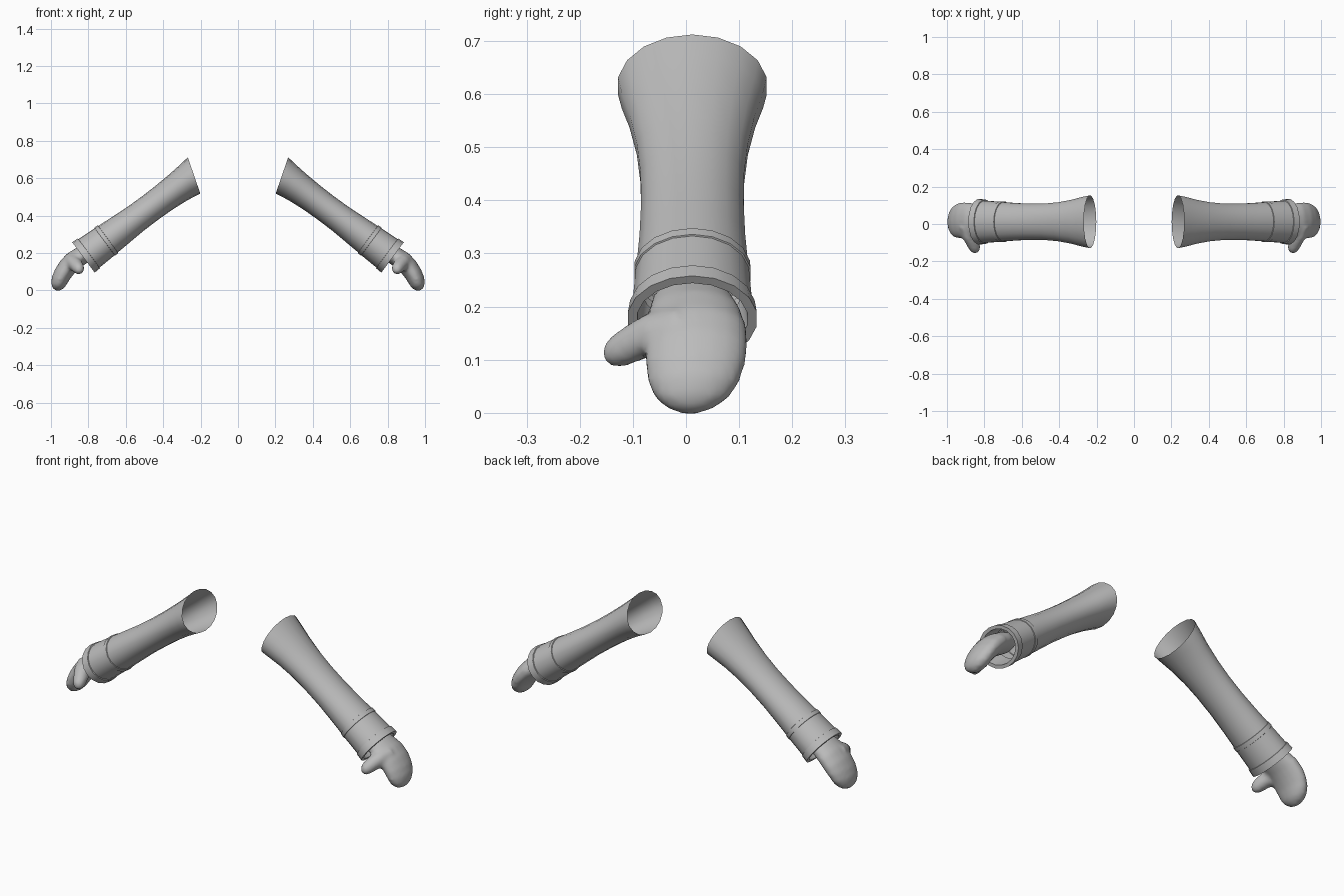
import bpy, bmesh, math
from mathutils import Vector

if "Cube" in bpy.data.objects:
    bpy.data.objects.remove(bpy.data.objects["Cube"])

grey = bpy.data.materials.new("plain grey")
grey.diffuse_color = (0.5, 0.5, 0.5, 1)
grey.use_nodes = True
grey.node_tree.nodes["Principled BSDF"].inputs["Base Color"].default_value = grey.diffuse_color

SIDES = 18
Y = Vector((0, 1, 0))


def loft(name, rings, cap_start=False, cap_end=False):
    """Skin a list of equal-length point rings."""
    bm = bmesh.new()
    rows = [[bm.verts.new(p) for p in ring] for ring in rings]
    n = len(rows[0])
    for a, b in zip(rows, rows[1:]):
        for i in range(n):
            j = (i + 1) % n
            bm.faces.new((a[i], a[j], b[j], b[i]))
    if cap_start:
        bm.faces.new(rows[0][::-1])
    if cap_end:
        bm.faces.new(rows[-1])
    bmesh.ops.recalc_face_normals(bm, faces=bm.faces)
    me = bpy.data.meshes.new(name)
    bm.to_mesh(me)
    bm.free()
    me.materials.append(grey)
    ob = bpy.data.objects.new(name, me)
    bpy.context.collection.objects.link(ob)
    return ob


def ellipse(center, up, r_up, r_y, axis=None, tilt=0.0):
    pts = []
    for i in range(SIDES):
        a = 2 * math.pi * i / SIDES
        p = center + up * (r_up * math.cos(a)) + Y * (r_y * math.sin(a))
        if axis:
            p += axis * (tilt * math.cos(a))
        pts.append(p)
    return pts


def smooth(ob, angle):
    bpy.ops.object.select_all(action='DESELECT')
    ob.select_set(True)
    bpy.context.view_layer.objects.active = ob
    bpy.ops.object.shade_smooth_by_angle(angle=math.radians(angle))


def mirror(ob):
    ob.modifiers.new("mirror", 'MIRROR').use_mirror_merge = False


# Sleeve: flared tube along a sloping axis, with two raised bands and a hollow cuff
origin = Vector((0.235, 0.012, 0.615))
axis = Vector((0.803, 0, -0.595)).normalized()
up = Vector((0.595, 0, 0.803)).normalized()
profile = [  # distance, radius up, radius in y, tilt of the ring
    (0.000, 0.098, 0.142, -0.031), (0.045, 0.091, 0.135, -0.022),
    (0.11, 0.084, 0.120, -0.012), (0.20, 0.078, 0.106, 0),
    (0.29, 0.076, 0.099, 0), (0.39, 0.077, 0.098, 0),
    (0.49, 0.083, 0.101, 0), (0.572, 0.088, 0.106, 0),
    (0.573, 0.092, 0.110, 0), (0.594, 0.093, 0.111, 0),
    (0.595, 0.090, 0.108, 0), (0.699, 0.095, 0.114, 0),
    (0.700, 0.099, 0.119, 0), (0.736, 0.101, 0.123, 0),
    (0.736, 0.084, 0.105, 0), (0.640, 0.078, 0.097, 0)]
sleeve = loft("sleeve", [ellipse(origin + axis * t, up, ru, ry, axis, k)
                         for t, ru, ry, k in profile])
smooth(sleeve, 35)
mirror(sleeve)


# Mitten: bent rounded palm and a thumb, fused into one smooth skin
def limb(name, stations):
    """Stations are (x, y, z, thickness radius, y radius)."""
    pts = [Vector(s[:3]) for s in stations]
    rings = []
    for i, s in enumerate(stations):
        t = pts[min(i + 1, len(pts) - 1)] - pts[max(i - 1, 0)]
        n = Y.cross(Vector((t.x, 0, t.z))).normalized()
        rings.append(ellipse(pts[i], n, s[3], s[4]))
    return loft(name, rings, True, True)


mitten = limb("mitten", [
    (0.78, 0.012, 0.215, 0.045, 0.075), (0.835, 0.016, 0.188, 0.050, 0.088),
    (0.880, 0.019, 0.158, 0.052, 0.096), (0.913, 0.019, 0.124, 0.051, 0.098),
    (0.938, 0.017, 0.088, 0.048, 0.094), (0.954, 0.014, 0.054, 0.045, 0.085),
    (0.962, 0.010, 0.026, 0.038, 0.068), (0.964, 0.008, 0.008, 0.025, 0.043),
    (0.964, 0.008, -0.002, 0.008, 0.014)])

# Thumb: tapered round peg pointing forward and inward
thumb_path = [(0.900, 0.00, 0.165, 0.040), (0.880, -0.06, 0.150, 0.040),
              (0.862, -0.10, 0.131, 0.036), (0.850, -0.130, 0.115, 0.031),
              (0.845, -0.147, 0.107, 0.021), (0.843, -0.155, 0.103, 0.006)]
aim = (Vector(thumb_path[-1][:3]) - Vector(thumb_path[0][:3])).normalized()
side = aim.cross(Vector((0, 0, 1))).normalized()
lift = side.cross(aim)
rings = []
for x, y, z, r in thumb_path:
    rings.append([Vector((x, y, z)) + (side * math.cos(a) + lift * math.sin(a)) * r
                  for a in (2 * math.pi * i / SIDES for i in range(SIDES))])
thumb = loft("thumb", rings, True, True)

bpy.ops.object.select_all(action='DESELECT')
thumb.select_set(True)
mitten.select_set(True)
bpy.context.view_layer.objects.active = mitten
bpy.ops.object.join()
remesh = mitten.modifiers.new("fuse", 'REMESH')
remesh.mode = 'VOXEL'
remesh.voxel_size = 0.01
remesh.use_smooth_shade = True
soften = mitten.modifiers.new("soften", 'SMOOTH')
soften.factor = 0.5
soften.iterations = 5
mirror(mitten)
